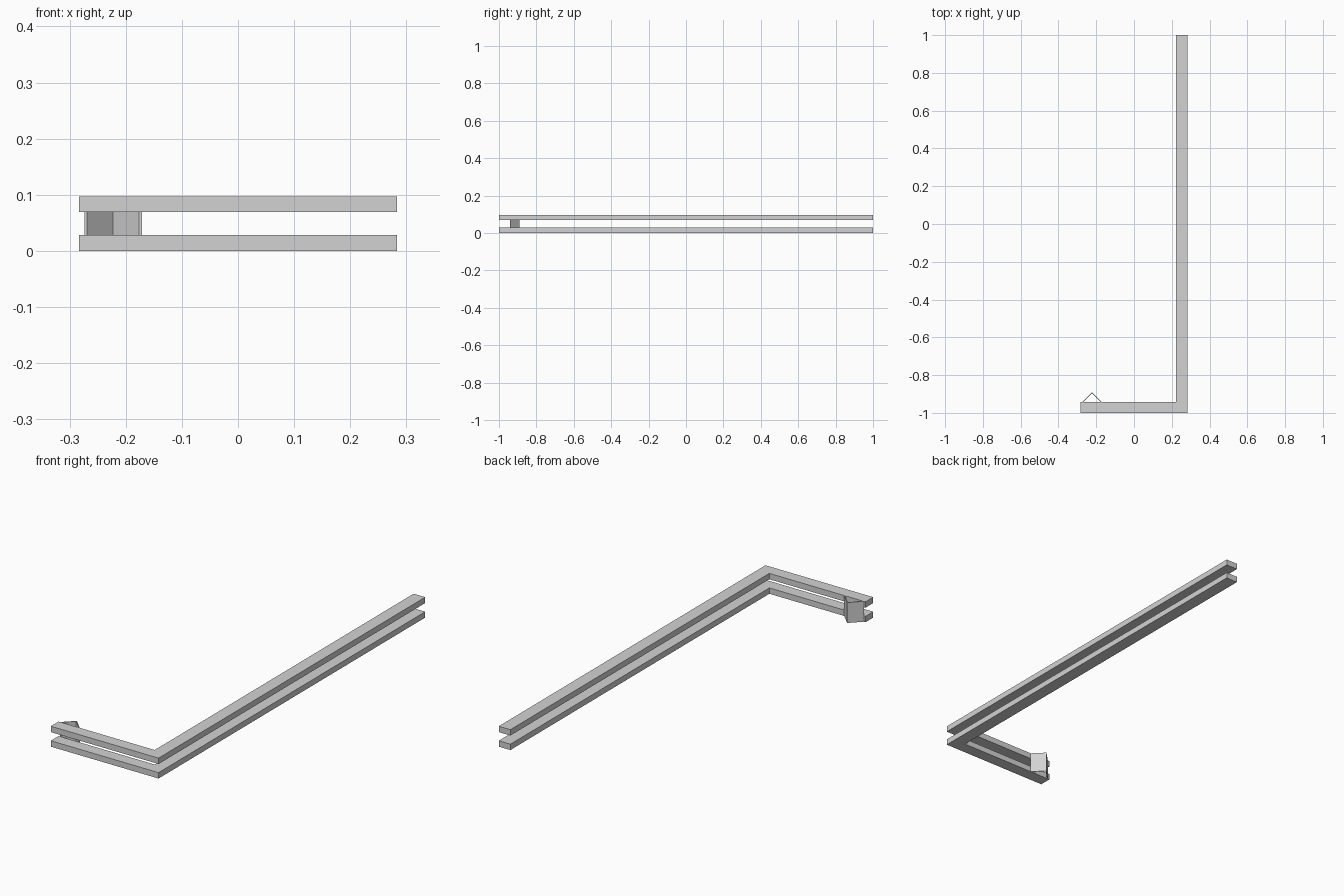
import bpy
import bmesh

cube = bpy.data.objects.get("Cube")
if cube:
    bpy.data.objects.remove(cube, do_unlink=True)

grey = bpy.data.materials.new("plain grey")
grey.use_nodes = True
colour = (0.65, 0.65, 0.65, 1)
grey.diffuse_color = colour
grey.node_tree.nodes["Principled BSDF"].inputs["Base Color"].default_value = colour

HEIGHT = 0.097
RAIL = 0.028


def extrude_outline(name, outline, bottom, top):
    """Make a flat-sided prism from a plan outline."""
    bm = bmesh.new()
    face = bm.faces.new([bm.verts.new((x, y, bottom)) for x, y in outline])
    result = bmesh.ops.extrude_face_region(bm, geom=[face])
    raised = [v for v in result["geom"] if isinstance(v, bmesh.types.BMVert)]
    bmesh.ops.translate(bm, verts=raised, vec=(0, 0, top - bottom))
    bmesh.ops.recalc_face_normals(bm, faces=bm.faces)
    mesh = bpy.data.meshes.new(name)
    bm.to_mesh(mesh)
    bm.free()
    mesh.materials.append(grey)
    obj = bpy.data.objects.new(name, mesh)
    bpy.context.collection.objects.link(obj)
    return obj


# Two matching L-shaped rails, one above the other
x, inner_x, inner_y = 0.283, 0.222, -0.942
rail_plan = [(-x, -1), (x, -1), (x, 1), (inner_x, 1), (inner_x, inner_y), (-x, inner_y)]
extrude_outline("lower_rail", rail_plan, 0, RAIL)
extrude_outline("upper_rail", rail_plan, HEIGHT - RAIL, HEIGHT)

# Thin folded bracket, open at top and bottom, behind the short arm
mid, half, wall = -0.2225, 0.0515, 0.005
tip = inner_y + half
bracket_plan = [
    (mid - half, inner_y), (mid, tip), (mid + half, inner_y),
    (mid + half - wall, inner_y), (mid, tip - wall), (mid - half + wall, inner_y),
]
extrude_outline("folded_bracket", bracket_plan, 0, HEIGHT)
